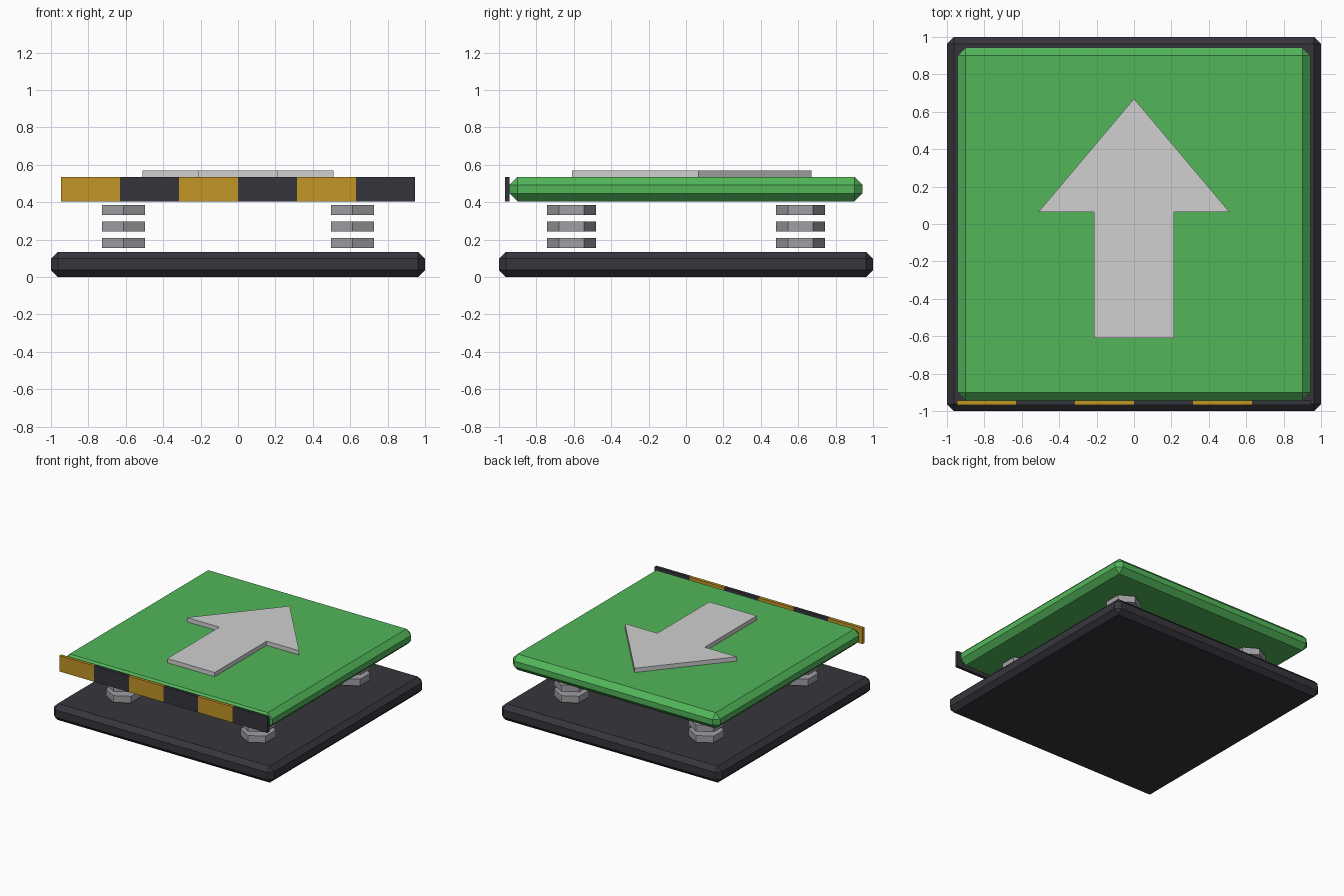
import bpy
import bmesh
from math import pi
from mathutils import Matrix

cube = bpy.data.objects.get("Cube")
if cube:
    bpy.data.objects.remove(cube, do_unlink=True)


def material(name, rgb):
    # 8-bit display colour to linear
    lin = [c / 12.92 if c <= 0.04045 else ((c + 0.055) / 1.055) ** 2.4
           for c in (v / 255 for v in rgb)]
    mat = bpy.data.materials.new(name)
    mat.use_nodes = True
    mat.diffuse_color = (*lin, 1)
    bsdf = mat.node_tree.nodes["Principled BSDF"]
    bsdf.inputs["Base Color"].default_value = (*lin, 1)
    bsdf.inputs["Roughness"].default_value = 0.8
    return mat


green = material("green", (82, 182, 90))
dark = material("charcoal", (54, 53, 60))
yellow = material("amber", (194, 150, 38))
pale = material("light grey", (208, 208, 208))
steel = material("steel grey", (160, 159, 164))


def finish(name, bm, *mats):
    bmesh.ops.recalc_face_normals(bm, faces=bm.faces)
    mesh = bpy.data.meshes.new(name)
    bm.to_mesh(mesh)
    bm.free()
    for mat in mats:
        mesh.materials.append(mat)
    obj = bpy.data.objects.new(name, mesh)
    bpy.context.collection.objects.link(obj)
    return obj


def add_box(bm, x0, x1, y0, y1, z0, z1):
    mat = (Matrix.Translation(((x0 + x1) / 2, (y0 + y1) / 2, (z0 + z1) / 2))
           @ Matrix.Diagonal((x1 - x0, y1 - y0, z1 - z0, 1)))
    return bmesh.ops.create_cube(bm, size=1, matrix=mat)["verts"]


def slab(name, half, z0, z1, chamfer, mat):
    bm = bmesh.new()
    add_box(bm, -half, half, -half, half, z0, z1)
    bmesh.ops.bevel(bm, geom=bm.edges[:], offset=chamfer, segments=1,
                    affect='EDGES')
    return finish(name, bm, mat)


# Chamfered base and raised plate
slab("base_plate", 1.0, 0, 0.135, 0.037, dark)
slab("top_plate", 0.943, 0.405, 0.535, 0.042, green)

# Four stacks of hexagonal spring coils
for side, x in (("right", -0.612), ("left", 0.612)):
    for end, y in (("front", -0.612), ("back", 0.612)):
        bm = bmesh.new()
        for z in (0.182, 0.27, 0.358):
            bmesh.ops.create_cone(
                bm, cap_ends=True, segments=6, radius1=0.132, radius2=0.132,
                depth=0.055,
                matrix=Matrix.Translation((x, y, z)) @ Matrix.Rotation(pi, 4, 'Z'))
        # points of the hexagons face front and back
        for v in bm.verts:
            if abs(abs(v.co.x - x) - 0.132) < 0.01:
                bmesh.ops.rotate(bm, verts=bm.verts, cent=(x, y, 0),
                                 matrix=Matrix.Rotation(pi / 6, 3, 'Z'))
                break
        finish(f"spring_{end}_{side}", bm, steel)

# Raised arrow pointing to the back
half_outline = [(0.215, -0.61), (0.215, 0.065), (0.51, 0.065)]
outline = half_outline + [(0, 0.67)] + [(-x, y) for x, y in half_outline[::-1]]
bm = bmesh.new()
face = bm.faces.new([bm.verts.new((x, y, 0.533)) for x, y in outline])
top = bmesh.ops.extrude_face_region(bm, geom=[face])["geom"]
bmesh.ops.translate(bm, vec=(0, 0, 0.037),
                    verts=[g for g in top if isinstance(g, bmesh.types.BMVert)])
finish("arrow", bm, pale)

# Striped warning strip along the front edge
bm = bmesh.new()
width = 1.89 / 6
for i in range(6):
    x = -0.945 + i * width
    verts = add_box(bm, x, x + width, -0.968, -0.943, 0.405, 0.535)
    for f in {f for v in verts for f in v.link_faces}:
        f.material_index = i % 2
finish("warning_strip", bm, yellow, dark)
